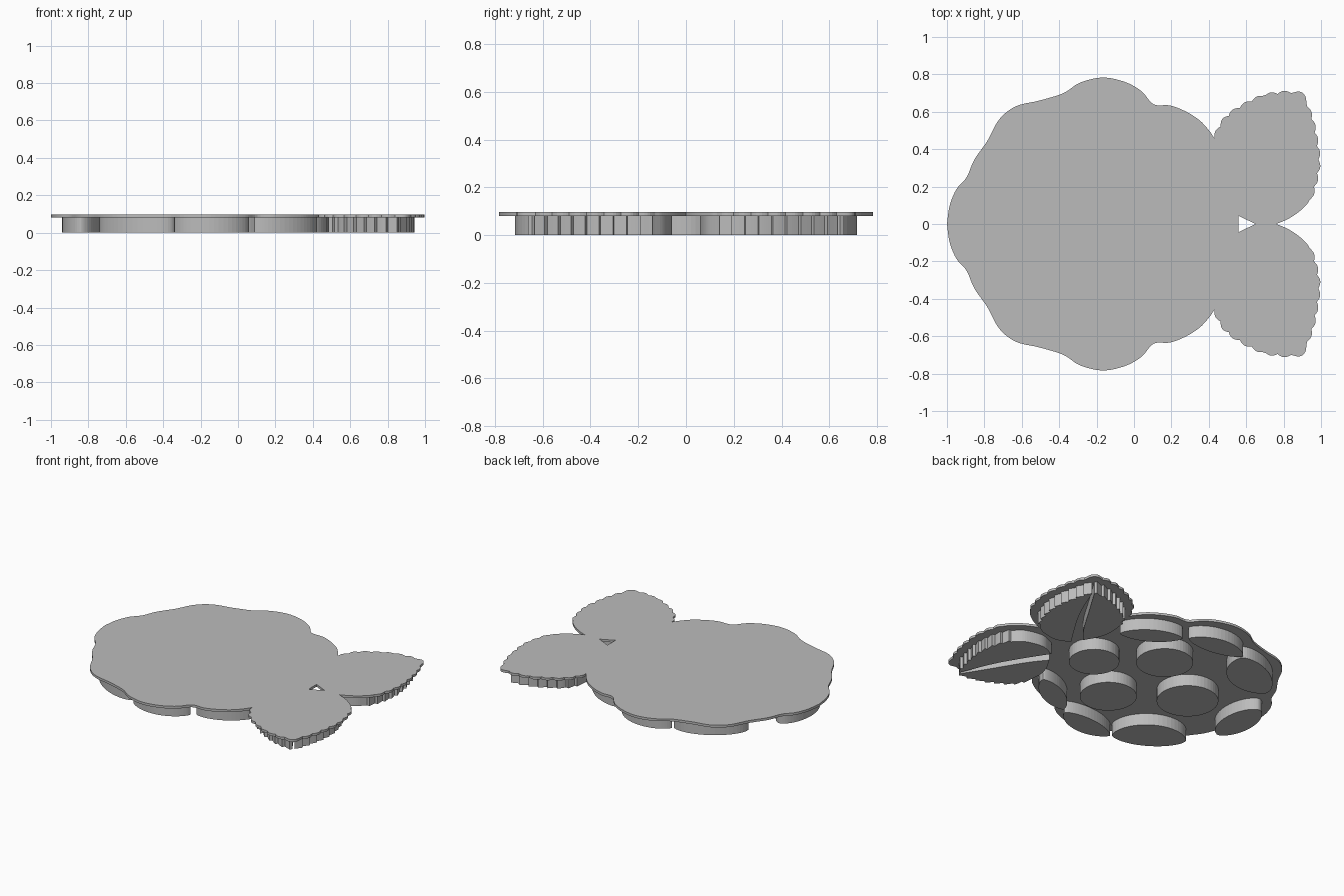
import bpy, bmesh, math
from mathutils import Vector

cube = bpy.data.objects.get("Cube")
if cube:
    bpy.data.objects.remove(cube)

PLATE_BOTTOM, PLATE_TOP = 0.08, 0.096

grey = bpy.data.materials.new("plain_grey")
grey.use_nodes = True
COLOUR = (0.5, 0.5, 0.5, 1)
grey.diffuse_color = COLOUR
grey.node_tree.nodes["Principled BSDF"].inputs["Base Color"].default_value = COLOUR


def spline(points, steps=5):
    """Smooth curve through the points."""
    p = [Vector(q) for q in points]
    p = [2 * p[0] - p[1]] + p + [2 * p[-1] - p[-2]]
    out = []
    for a, b, c, d in zip(p, p[1:], p[2:], p[3:]):
        for i in range(steps):
            t = i / steps
            out.append(0.5 * (2 * b + (c - a) * t + (2 * a - 5 * b + 4 * c - d) * t * t
                              + (3 * b - a - 3 * c + d) * t ** 3))
    return out + [p[-2]]


def toothed(points, teeth, depth, wave, per_tooth):
    """Smooth curve with a repeating wave pushed out to its left."""
    curve = spline(points, 12)
    lengths = [0]
    for a, b in zip(curve, curve[1:]):
        lengths.append(lengths[-1] + (b - a).length)
    out, k = [], 0
    count = teeth * per_tooth
    for i in range(count + 1):
        s = lengths[-1] * i / count
        while k < len(curve) - 2 and lengths[k + 1] < s:
            k += 1
        step = curve[k + 1] - curve[k]
        pos = curve[k] + step * ((s - lengths[k]) / step.length)
        normal = Vector((-step.y, step.x)).normalized()
        out.append(pos + normal * depth * wave((i % per_tooth) / per_tooth))
    return out


def scallop(t):
    return math.sin(math.pi * t)


def saw(t):
    return t


def prism(name, outline, z0, z1, half=False):
    """Extruded outline; half leaves the centre plane open and mirrors it."""
    pts = []
    for p in outline:
        if not pts or (Vector(p) - pts[-1]).length > 1e-4:
            pts.append(Vector(p))
    area = sum(a.x * b.y - b.x * a.y for a, b in zip(pts, pts[1:] + pts[:1]))
    if area < 0:
        pts.reverse()
    bm = bmesh.new()
    low = [bm.verts.new((p.x, p.y, z0)) for p in pts]
    high = [bm.verts.new((p.x, p.y, z1)) for p in pts]
    bm.faces.new(low[::-1])
    bm.faces.new(high)
    for i in range(len(pts)):
        j = (i + 1) % len(pts)
        if half and abs(pts[i].y) < 1e-4 and abs(pts[j].y) < 1e-4:
            continue
        bm.faces.new((low[i], low[j], high[j], high[i]))
    bmesh.ops.triangulate(bm, faces=[f for f in bm.faces if len(f.verts) > 4])
    mesh = bpy.data.meshes.new(name)
    bm.to_mesh(mesh)
    bm.free()
    mesh.materials.append(grey)
    ob = bpy.data.objects.new(name, mesh)
    bpy.context.collection.objects.link(ob)
    if half:
        mod = ob.modifiers.new("mirror", "MIRROR")
        mod.use_axis = (False, True, False)
    return ob


def bump(name, x, y, length, outer, inner, angle=0, power=0.5):
    """Raised lobe with different depths either side of its chord."""
    pts = []
    a = math.radians(angle)
    for i in range(48):
        t = 2 * math.pi * i / 48
        depth = outer if i < 24 else -inner
        u, v = length * math.cos(t), depth * abs(math.sin(t)) ** (2 * power)
        pts.append((x + u * math.cos(a) - v * math.sin(a),
                    y + u * math.sin(a) + v * math.cos(a)))
    return prism(name, pts, 0, PLATE_BOTTOM)


def mirrored(ob, name):
    """Copy of a part on the other side of the centre line."""
    bm = bmesh.new()
    bm.from_mesh(ob.data)
    for v in bm.verts:
        v.co.y = -v.co.y
    bmesh.ops.reverse_faces(bm, faces=bm.faces)
    mesh = ob.data.copy()
    bm.to_mesh(mesh)
    bm.free()
    bpy.context.collection.objects.link(bpy.data.objects.new(name, mesh))


# Backing plate: berry edge, scalloped leaf edge, small gap between the leaves
berry_edge = spline([(-1, 0), (-.985, .1), (-.95, .185), (-.895, .25), (-.853, .345),
                     (-.783, .446), (-.72, .56), (-.63, .63), (-.505, .66), (-.377, .70),
                     (-.29, .755), (-.17, .783), (-.05, .76), (.04, .71), (.105, .64),
                     (.19, .634), (.27, .605), (.35, .555), (.405, .495), (.43, .457)])
leaf_outer = toothed([(.43, .457), (.485, .555), (.55, .61), (.66, .668), (.75, .693),
                      (.84, .7)], 7, .014, scallop, 6)
leaf_tip = spline([(.84, .7), (.885, .708), (.915, .685), (.925, .63)])
leaf_inner = toothed([(.925, .63), (.957, .53), (.977, .42), (.985, .33), (.97, .23),
                      (.94, .13)], 7, .013, scallop, 6)
leaf_base = spline([(.94, .13), (.92, .1), (.875, .06), (.82, .025), (.76, 0)])
gap = [(.65, 0), (.56, .043), (.56, 0)]
prism("backing_plate", berry_edge + leaf_outer + leaf_tip + leaf_inner + leaf_base + gap,
      PLATE_BOTTOM, PLATE_TOP, half=True)

# Berry lobes on the centre line
bump("front_round_lobe", .32, 0, .155, .155, .155)
bump("middle_round_lobe", -.43, 0, .19, .19, .19)
bump("end_lobe", -.84, 0, .2, .1, .1, 90, .6)

# Berry lobes in pairs
for name, *spec in (("inner_lobe", -.02, .27, .175, .175, .175),
                    ("shoulder_lobe", .255, .47, .195, .075, .07, -31, .7),
                    ("side_lobe", -.14, .615, .2, .1, .06, -6, .7),
                    ("rear_lobe", -.54, .5, .23, .1, .16, 31, .6)):
    mirrored(bump(name + "_left", *spec), name + "_right")

# Leaf halves with saw-toothed outer edges and a tapering midrib gap between them
outer_half = toothed([(.48, .42), (.53, .52), (.6, .57), (.68, .61), (.77, .638), (.86, .645)],
                     8, .02, saw, 8)
outer_half += spline([(.86, .645), (.74, .45), (.63, .27), (.545, .16)])
outer_half += spline([(.545, .16), (.495, .25), (.475, .33), (.48, .42)])
inner_half = toothed([(.87, .635), (.9, .53), (.923, .42), (.925, .32), (.905, .22),
                      (.87, .14)], 9, .02, saw, 8)
inner_half += spline([(.87, .14), (.82, .09), (.75, .065), (.67, .06), (.585, .095)])
inner_half += spline([(.585, .095), (.69, .26), (.78, .42), (.87, .635)])
for name, outline in (("outer_leaf_half", outer_half), ("inner_leaf_half", inner_half)):
    mirrored(prism(name + "_left", outline, 0, PLATE_BOTTOM), name + "_right")
